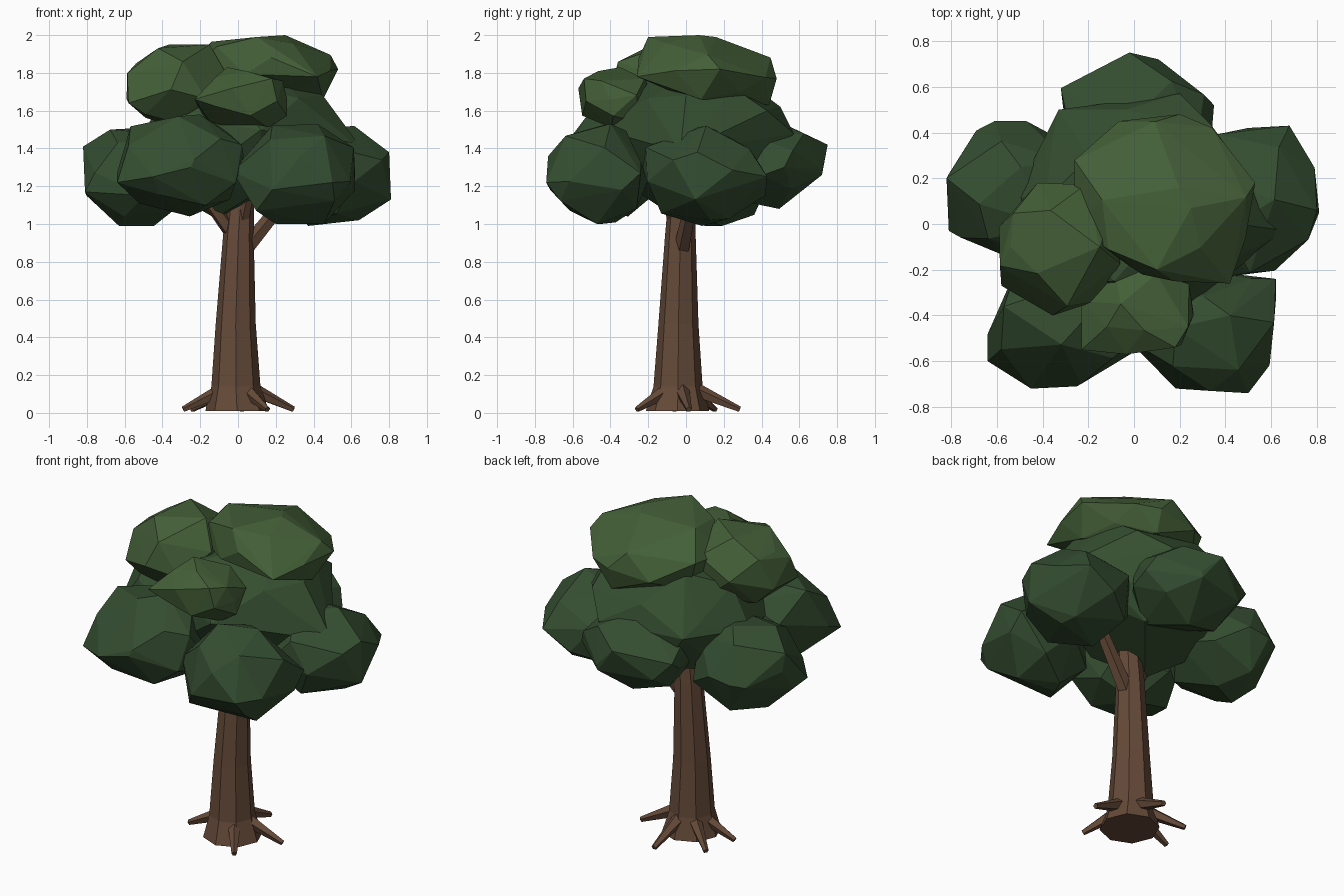
import bpy, bmesh, math, random
from mathutils import Vector

if "Cube" in bpy.data.objects:
    bpy.data.objects.remove(bpy.data.objects["Cube"])


def material(name, rgb):
    m = bpy.data.materials.new(name)
    m.diffuse_color = (*rgb, 1)
    m.use_nodes = True
    m.node_tree.nodes["Principled BSDF"].inputs["Base Color"].default_value = m.diffuse_color
    return m


BARK = material("bark", (0.13, 0.068, 0.04))
DARK = material("leaf_dark", (0.035, 0.076, 0.03))
MID = material("leaf_mid", (0.036, 0.078, 0.03))
LIGHT = material("leaf_light", (0.057, 0.115, 0.039))


def finish(name, bm, mat):
    bmesh.ops.recalc_face_normals(bm, faces=bm.faces)
    me = bpy.data.meshes.new(name)
    bm.to_mesh(me)
    bm.free()
    me.materials.append(mat)
    ob = bpy.data.objects.new(name, me)
    bpy.context.collection.objects.link(ob)
    return ob


def loft(name, rings, mat):
    """Skin a list of rings of points and cap both ends."""
    bm = bmesh.new()
    vs = [[bm.verts.new(p) for p in ring] for ring in rings]
    n = len(vs[0])
    for a, b in zip(vs, vs[1:]):
        for i in range(n):
            j = (i + 1) % n
            bm.faces.new((a[i], a[j], b[j], b[i]))
    bm.faces.new(vs[0][::-1])
    bm.faces.new(vs[-1])
    return finish(name, bm, mat)


def taper(name, p0, p1, r0, r1, sides=5):
    """Tapered limb from p0 to p1."""
    p0, p1 = Vector(p0), Vector(p1)
    d = (p1 - p0).normalized()
    u = d.cross(Vector((0, 0, 1))).normalized()
    w = u.cross(d)
    ang = [math.tau * i / sides + math.pi / 2 for i in range(sides)]
    rings = [[p + r * (math.cos(a) * u + math.sin(a) * w) for a in ang]
             for p, r in ((p0, r0), (p1, r1))]
    return loft(name, rings, BARK)


def clump(name, lo, hi, seed, mat, corners=(), n=19, tilt=(0, 0)):
    """Faceted leaf clump: hull of jittered sphere points fitted to a box, plus prominent corners."""
    rnd = random.Random(seed)
    pts = []
    for i in range(n):
        z = 1 - 2 * (i + 0.5) / n
        a = i * 2.39996 + seed
        s = math.sqrt(1 - z * z)
        p = Vector((s * math.cos(a), s * math.sin(a), z))
        p += Vector([rnd.uniform(-0.16, 0.16) for _ in range(3)])
        p = p.normalized() * rnd.uniform(0.96, 1.06)
        p.z += tilt[0] * p.x + tilt[1] * p.y
        pts.append(p)
    mn = [min(p[k] for p in pts) for k in range(3)]
    mx = [max(p[k] for p in pts) for k in range(3)]
    bm = bmesh.new()
    for p in pts:
        bm.verts.new([lo[k] + (p[k] - mn[k]) / (mx[k] - mn[k]) * (hi[k] - lo[k])
                      for k in range(3)])
    for c in corners:
        bm.verts.new(c)
    bmesh.ops.convex_hull(bm, input=bm.verts)
    bmesh.ops.delete(bm, geom=[v for v in bm.verts if not v.link_faces], context='VERTS')
    return finish(name, bm, mat)


# Trunk: leaning eight-sided column with a flared foot (z, centre x, centre y, radius)
profile = [(0.01, -0.005, -0.045, 0.168), (0.14, -0.011, -0.042, 0.13),
           (0.47, -0.012, -0.04, 0.106), (0.94, 0.002, -0.03, 0.081),
           (1.12, 0.015, -0.025, 0.07)]
loft("trunk", [[(cx + r * math.cos(math.tau * i / 8), cy + r * math.sin(math.tau * i / 8), z)
                for i in range(8)] for z, cx, cy, r in profile], BARK)

# Roots
for i, deg in enumerate((-58, 5, 86, 146, 190)):
    a = math.radians(deg)
    c, s = math.cos(a), math.sin(a)
    taper(f"root_{i + 1}", (0.07 * c, 0.07 * s - 0.03, 0.125),
          (0.295 * c, 0.295 * s - 0.01, 0.018), 0.042, 0.016)

# Branches reaching into the crown
taper("branch_right", (0.04, -0.02, 0.87), (0.36, 0.06, 1.26), 0.045, 0.03)
taper("branch_left", (-0.03, -0.03, 0.95), (-0.27, -0.12, 1.28), 0.042, 0.028)
taper("branch_front", (0.02, -0.05, 0.99), (0.08, -0.16, 1.28), 0.036, 0.026)

# Lower ring of leaf clumps
clump("crown_left", (-0.81, -0.17, 0.99), (-0.2, 0.45, 1.51), 1, DARK,
      [(-0.82, 0.2, 1.41), (-0.81, -0.03, 1.17), (-0.63, 0.1, 0.99), (-0.61, 0.45, 1.25)])
clump("crown_front_left", (-0.64, -0.7, 1.04), (0.03, -0.13, 1.57), 2, DARK,
      [(-0.64, -0.6, 1.22), (-0.2, -0.4, 1.58), (0.02, -0.5, 1.42),
       (-0.25, -0.71, 1.3), (-0.45, -0.72, 1.25)])
clump("crown_front_right", (-0.03, -0.73, 1.0), (0.62, -0.2, 1.52), 3, DARK,
      [(0.5, -0.74, 1.22), (0.62, -0.24, 1.27), (0.42, -0.4, 1.53), (0.2, -0.45, 1.0)])
clump("crown_right", (0.18, -0.23, 0.99), (0.79, 0.42, 1.52), 4, DARK,
      [(0.68, 0.43, 1.25), (0.8, 0.06, 1.38), (0.81, 0.05, 1.13), (0.64, 0.13, 1.02)])
clump("crown_back", (-0.32, 0.1, 1.08), (0.34, 0.72, 1.57), 15, DARK,
      [(-0.02, 0.75, 1.42), (0.1, 0.72, 1.26), (0.35, 0.52, 1.3), (-0.31, 0.51, 1.3)])

# Large core clump, widest above the middle
clump("crown_core", (-0.46, -0.44, 1.06), (0.52, 0.5, 1.81), 6, MID,
      [(0.67, -0.03, 1.38), (0.45, 0.0, 1.68), (0.2, 0.57, 1.48), (-0.52, 0.12, 1.45),
       (-0.33, 0.5, 1.48), (0.34, 0.43, 1.6), (-0.12, -0.05, 1.03)], 21)

# Upper clumps
clump("crown_top", (-0.26, -0.25, 1.64), (0.49, 0.45, 1.99), 7, LIGHT,
      [(0.2, 0.48, 1.77), (0.42, -0.26, 1.78), (0.53, 0.18, 1.82), (0.2, 0.44, 1.63),
       (0.25, 0.07, 2.0), (0.1, -0.2, 1.99), (-0.2, 0.26, 1.66), (0.45, 0.08, 1.66)],
      17, (0, -0.15))
clump("crown_upper_left", (-0.59, -0.4, 1.49), (-0.06, 0.18, 1.95), 8, LIGHT,
      [(-0.54, -0.1, 1.85), (-0.58, -0.27, 1.64), (-0.15, -0.1, 1.95)])
clump("crown_upper_front", (-0.23, -0.57, 1.49), (0.26, -0.17, 1.83), 9, LIGHT,
      [(-0.23, -0.55, 1.66), (0.18, -0.54, 1.77), (0.26, -0.4, 1.66)])
